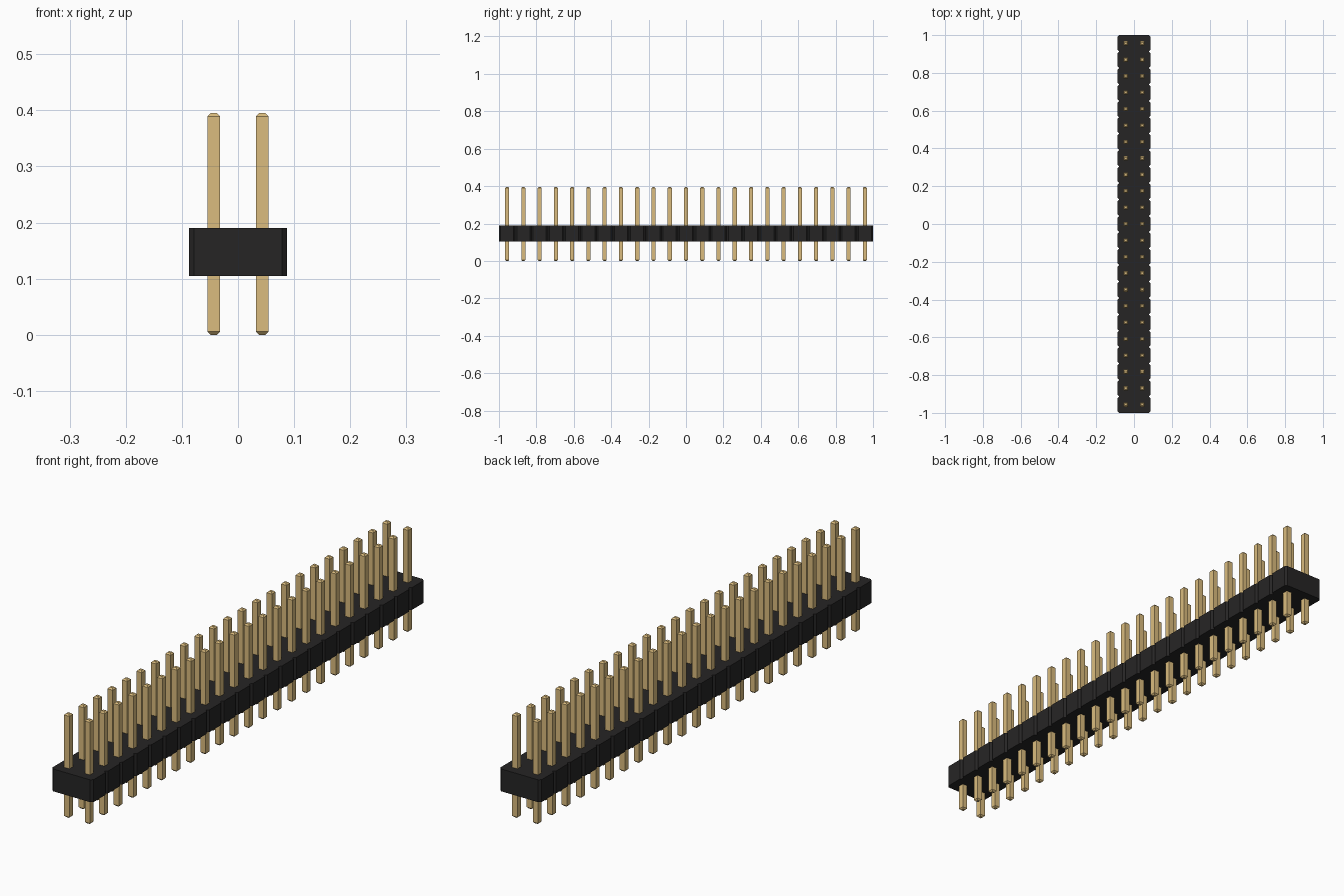
import bpy
import bmesh

cube = bpy.data.objects.get("Cube")
if cube:
    bpy.data.objects.remove(cube, do_unlink=True)

ROWS = 23
PITCH = 2 / ROWS
CHAMFER = PITCH / 10
BODY_BOTTOM, BODY_TOP = 0.105, 0.19
PIN_TOP = 0.395
PIN_HALF = 0.011
TIP = PIN_HALF / 2


def make_material(name, color):
    mat = bpy.data.materials.new(name)
    mat.use_nodes = True
    mat.diffuse_color = (*color, 1)
    mat.node_tree.nodes["Principled BSDF"].inputs["Base Color"].default_value = (*color, 1)
    return mat


def loft(name, rings, material):
    """Closed solid through matching rings of points, capped at both ends."""
    bm = bmesh.new()
    loops = [[bm.verts.new(p) for p in ring] for ring in rings]
    n = len(loops[0])
    for low, high in zip(loops, loops[1:]):
        for i in range(n):
            j = (i + 1) % n
            bm.faces.new((low[i], low[j], high[j], high[i]))
    bm.faces.new(loops[0][::-1])
    bm.faces.new(loops[-1])
    bmesh.ops.recalc_face_normals(bm, faces=bm.faces)
    mesh = bpy.data.meshes.new(name)
    bm.to_mesh(mesh)
    bm.free()
    mesh.materials.append(material)
    obj = bpy.data.objects.new(name, mesh)
    bpy.context.collection.objects.link(obj)
    return obj


black = make_material("black plastic", (0.0194, 0.0186, 0.0186))
gold = make_material("gold metal", (0.708, 0.504, 0.209))

# Housing: one notched outline, with a chamfered cell per row of pins
side = []
for row in range(ROWS):
    y = -1 + row * PITCH
    if row == 0:
        side.append((PITCH - CHAMFER, y))
    side += [(PITCH, y + CHAMFER), (PITCH, y + PITCH - CHAMFER),
             (PITCH - CHAMFER, y + PITCH)]
outline = side + [(-x, y) for x, y in reversed(side)]
loft("housing", [[(x, y, z) for x, y in outline] for z in (BODY_BOTTOM, BODY_TOP)], black)


# Pins: square posts with tapered tips, sharing one mesh
def square(half, z):
    return [(-half, -half, z), (half, -half, z), (half, half, z), (-half, half, z)]


first = loft("pin", [square(TIP, 0), square(PIN_HALF, TIP),
                     square(PIN_HALF, PIN_TOP - TIP), square(TIP, PIN_TOP)], gold)
for row in range(ROWS):
    for label, sign in (("left", 1), ("right", -1)):
        pin = first.copy()
        pin.name = f"pin_{label}_{row + 1}"
        pin.location = (sign * PITCH / 2, -1 + (row + 0.5) * PITCH, 0)
        bpy.context.collection.objects.link(pin)
bpy.data.objects.remove(first, do_unlink=True)
